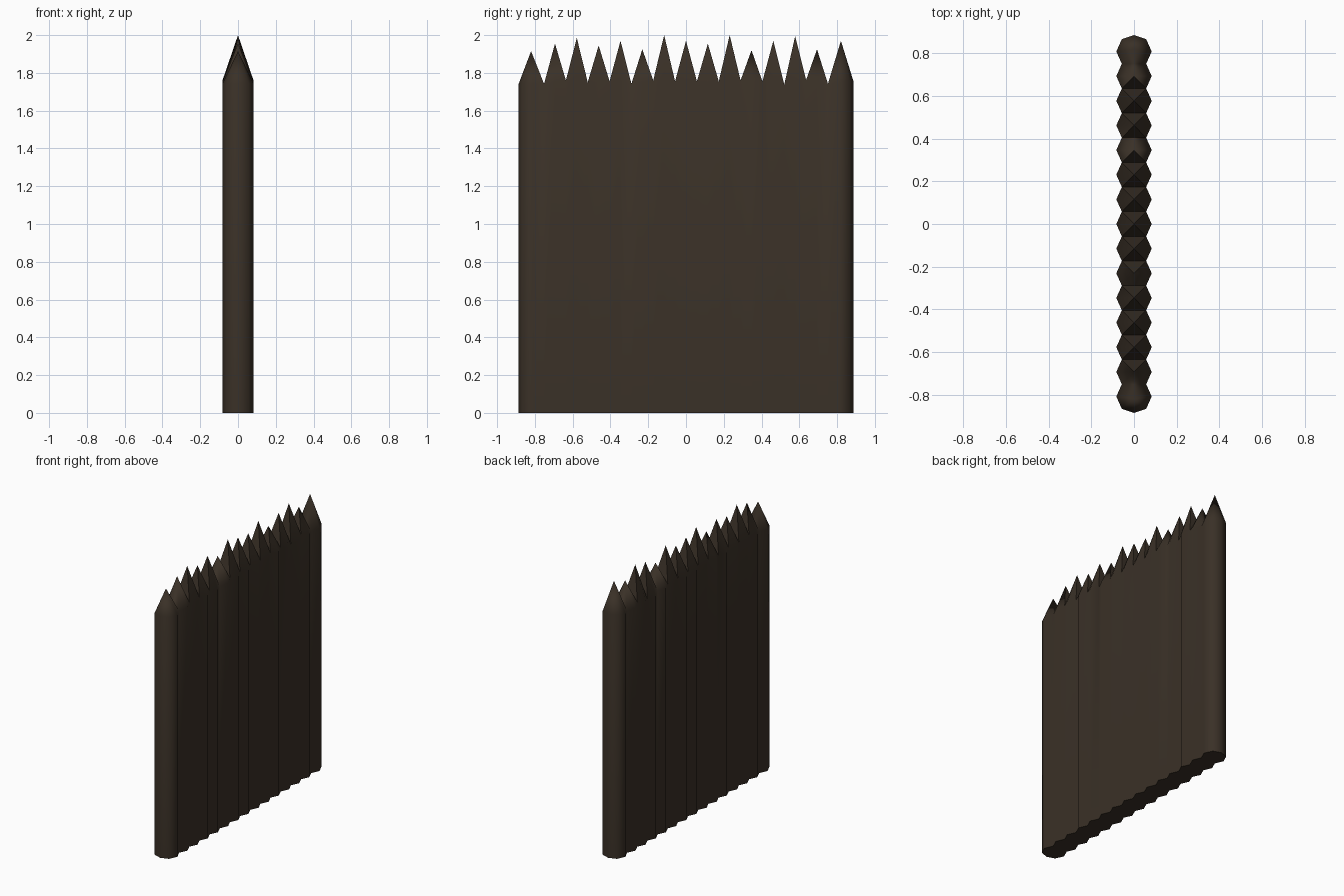
import bpy, bmesh

if "Cube" in bpy.data.objects:
    bpy.data.objects.remove(bpy.data.objects["Cube"])

# One wall of 15 touching eight-sided stakes, each with a pointed tip
PITCH, R, D = 0.1156, 0.083, 0.057      # stake spacing, radius, notch half-depth
END_Y = 0.886
TIPS = [1.915, 1.955, 1.985, 1.945, 1.97, 1.925, 2.0, 1.97,
        1.955, 2.0, 1.92, 1.97, 1.995, 1.925, 1.97]
VALLEYS = [1.742, 1.742, 1.76, 1.75, 1.755, 1.742, 1.76, 1.755, 1.755,
           1.755, 1.76, 1.755, 1.738, 1.762, 1.742, 1.757]
N = len(TIPS)

wood = bpy.data.materials.new("dark brown wood")
wood.diffuse_color = (0.042, 0.030, 0.020, 1)
wood.use_nodes = True
wood.node_tree.nodes["Principled BSDF"].inputs["Base Color"].default_value = wood.diffuse_color

bm = bmesh.new()


def column(x, y, z):
    """Bottom and top vertex of one vertical edge."""
    return bm.verts.new((x, y, 0)), bm.verts.new((x, y, z))


# vertical edges: notches, outer stake ridges and the two end ridges
notch, ridge = {}, {}
for s in (-1, 1):
    for k in range(N + 1):
        notch[s, k] = column(s * D, (k - N / 2) * PITCH, VALLEYS[k])
    for i in range(N):
        z = (VALLEYS[i] + VALLEYS[i + 1]) / 2
        ridge[s, i] = column(s * R, (i - (N - 1) / 2) * PITCH, z)
end_low = column(0, -END_Y, VALLEYS[0])
end_high = column(0, END_Y, VALLEYS[-1])

# outline of the whole wall, for the sides and the base
loop = [end_low]
for i in range(N):
    loop += [notch[1, i], ridge[1, i]]
loop += [notch[1, N], end_high, notch[-1, N]]
for i in reversed(range(N)):
    loop += [ridge[-1, i], notch[-1, i]]
for a, b in zip(loop, loop[1:] + loop[:1]):
    bm.faces.new((a[0], b[0], b[1], a[1]))
bm.faces.new([c[0] for c in reversed(loop)])

# pointed tips
for i in range(N):
    ring = [notch[-1, i], notch[1, i], ridge[1, i],
            notch[1, i + 1], notch[-1, i + 1], ridge[-1, i]]
    if i == 0:
        ring.insert(1, end_low)
    if i == N - 1:
        ring.insert(4, end_high)
    y = sum(c[1].co.y for c in ring) / len(ring)
    tip = bm.verts.new((0, y, TIPS[i]))
    for a, b in zip(ring, ring[1:] + ring[:1]):
        bm.faces.new((a[1], b[1], tip))

bmesh.ops.recalc_face_normals(bm, faces=bm.faces)
mesh = bpy.data.meshes.new("palisade_wall")
bm.to_mesh(mesh)
bm.free()
mesh.materials.append(wood)
wall = bpy.data.objects.new("palisade_wall", mesh)
bpy.context.collection.objects.link(wall)

# soft stakes, crisp valleys and base
bpy.context.view_layer.objects.active = wall
wall.select_set(True)
bpy.ops.object.shade_smooth_by_angle(angle=1.05)
